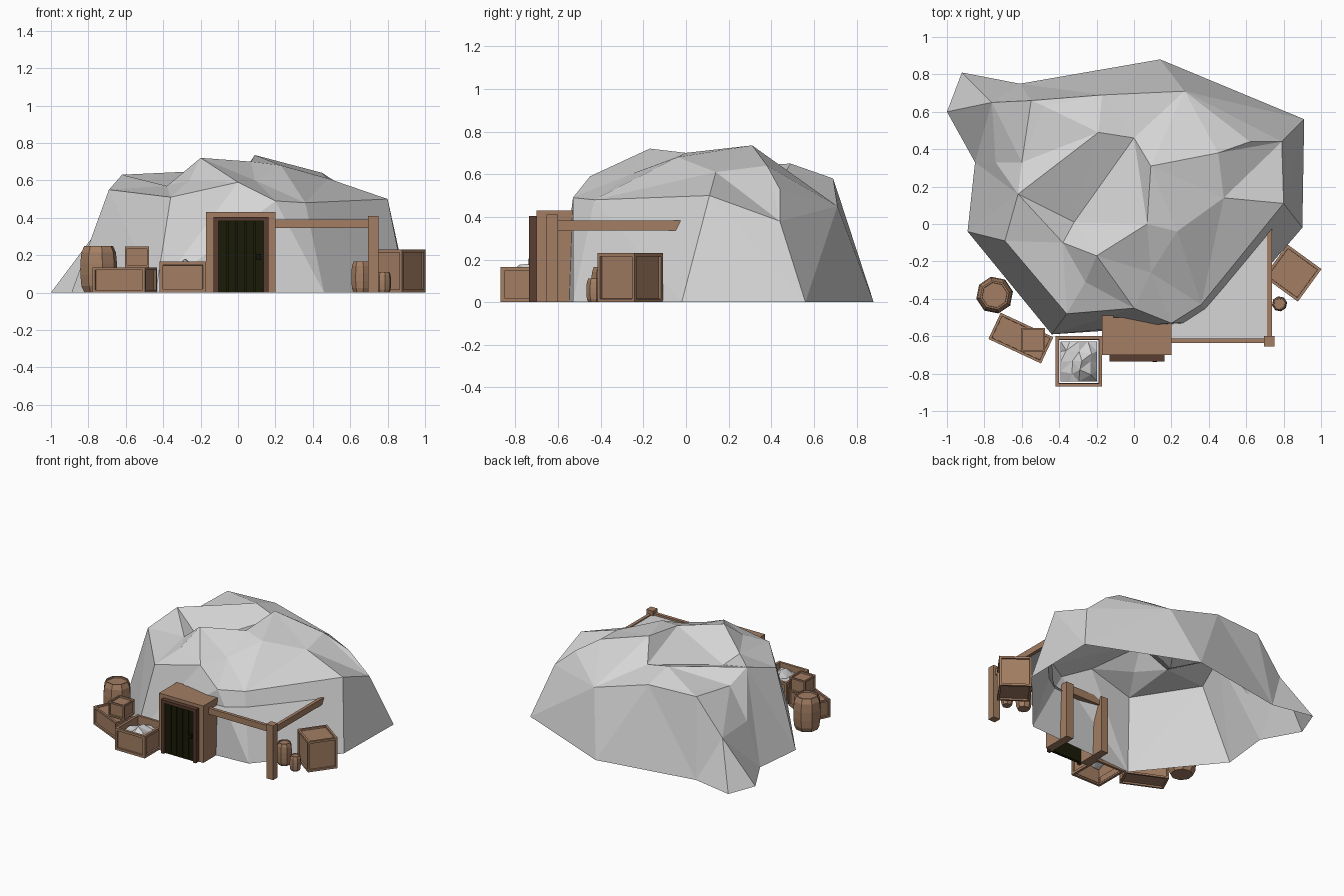
import bpy, bmesh, math, random
from mathutils import Vector, Matrix
from mathutils.geometry import delaunay_2d_cdt

if "Cube" in bpy.data.objects:
    bpy.data.objects.remove(bpy.data.objects["Cube"])

random.seed(4)


def material(name, rgb):
    m = bpy.data.materials.new(name)
    m.diffuse_color = (*rgb, 1)
    m.use_nodes = True
    m.node_tree.nodes["Principled BSDF"].inputs["Base Color"].default_value = m.diffuse_color
    return m


ROCK = material("grey rock", (0.67, 0.67, 0.67))
WOOD = material("tan wood", (0.37, 0.21, 0.125))
DARK = material("dark brown wood", (0.1, 0.047, 0.03))
DOOR = material("dark green planks", (0.01, 0.011, 0.002))
IRON = material("black iron", (0.006, 0.006, 0.004))


def finish(name, bm, *mats):
    me = bpy.data.meshes.new(name)
    bm.to_mesh(me)
    bm.free()
    for m in mats:
        me.materials.append(m)
    ob = bpy.data.objects.new(name, me)
    bpy.context.collection.objects.link(ob)
    return ob


def box(name, x0, x1, y0, y1, z0, z1, mat):
    bm = bmesh.new()
    bmesh.ops.create_cube(bm, size=1)
    for v in bm.verts:
        v.co = ((x0, x1)[v.co.x > 0], (y0, y1)[v.co.y > 0], (z0, z1)[v.co.z > 0])
    return finish(name, bm, mat)


def crate(name, cx, cy, z, sx, sy, sz, turn=0, border=0.022, hollow=False):
    """Box with a recessed panel on every side; hollow ones have no lid or floor."""
    bm = bmesh.new()
    bmesh.ops.create_cube(bm, size=1)
    bmesh.ops.scale(bm, vec=(sx, sy, sz), verts=bm.verts)
    panels = list(bm.faces)
    bmesh.ops.inset_individual(bm, faces=panels, thickness=border)
    bmesh.ops.inset_individual(bm, faces=panels, thickness=0.001, depth=-0.012)
    if hollow:
        lids = [f for f in panels if abs(f.normal.z) > 0.5]
        for f in lids:
            if f.normal.z > 0:
                bmesh.ops.translate(bm, vec=(0, 0, -0.1), verts=f.verts)
        bmesh.ops.delete(bm, geom=lids, context='FACES_ONLY')
    bmesh.ops.transform(bm, verts=bm.verts, matrix=Matrix.Translation((cx, cy, z + sz / 2))
                        @ Matrix.Rotation(math.radians(turn), 4, 'Z'))
    return finish(name, bm, WOOD)


def barrel(name, cx, cy, r, h, sides=8):
    """Lathed barrel with a recessed lid."""
    profile = [(0.78, 0), (0.94, 0.14), (1, 0.38), (1, 0.62), (0.94, 0.86), (0.78, 1),
               (0.68, 1), (0.67, 0.95)]
    bm = bmesh.new()
    rings = [[bm.verts.new((cx + r * p * math.cos(a), cy + r * p * math.sin(a), h * q))
              for a in [2 * math.pi * (i + 0.25) / sides for i in range(sides)]]
             for p, q in profile]
    for a, b in zip(rings, rings[1:]):
        for i in range(sides):
            j = (i + 1) % sides
            bm.faces.new((a[i], a[j], b[j], b[i]))
    bm.faces.new(rings[0][::-1])
    bm.faces.new(rings[-1])
    return finish(name, bm, WOOD)


# Rock mound: ground outline, rim, and upper points, triangulated as a height field
ground = [(-.44, -.59), (.46, -.53), (.9, -.02), (.91, .56), (.14, .88),
          (-.61, .75), (-.92, .81), (-1, .6), (-.85, .33), (-.89, -.04)]
rim = [(-.36, -.48, .51), (0, -.45, .59), (.2, -.53, .49), (.36, -.43, .48),
       (.8, .11, .5), (.79, .44, .38), (.27, .71, .45), (-.17, .69, .58),
       (-.55, .66, .58), (-.6, .33, .55), (-.62, .16, .63), (-.69, -.09, .55)]
upper = [(-.76, .65, .32), (-.74, .33, .32), (-.26, -.31, .6), (-.2, -.17, .72),
         (.09, -.26, .6), (-.38, -.1, .57), (-.32, .01, .51), (.07, 0, .7),
         (.23, -.04, .68), (.09, .31, .735), (-.19, .49, .65), (0, .46, .6),
         (.48, .14, .61), (.45, .38, .64), (.62, .44, .53), (-.48, .63, .59)]
# creases between upper points (the hollow, the ridge and the notch)
creases = [(6, 10), (6, 7), (7, 11), (10, 11), (7, 9), (9, 11), (5, 6), (3, 6), (3, 7)]
points = [Vector((x, y, 0)) for x, y in ground] + [Vector(p) for p in rim + upper]
n, m = len(ground), len(rim)
edges = [(n + i, n + (i + 1) % m) for i in range(m)]
edges += [(n + m + a, n + m + b) for a, b in creases]
edges += [(n + 10, n + m + 10), (n + 10, n + m + 6), (n + 5, n + m + 13)]
out = delaunay_2d_cdt([p.xy for p in points], edges, [list(range(n))], 1, 1e-5)
bm = bmesh.new()
vs = [bm.verts.new((c.x, c.y, points[o[0]].z if o else 0.58)) for c, o in zip(out[0], out[3])]
for f in out[2]:
    bm.faces.new([vs[i] for i in f])
finish("rock_mound", bm, ROCK)

# Doorway: porch box, dark frame, planked door and handle
box("porch_left_side", -.17, -.11, -.7, -.48, 0, .43, WOOD)
box("porch_right_side", .14, .2, -.7, -.48, 0, .43, WOOD)
box("porch_lintel", -.11, .14, -.7, -.5, .37, .43, WOOD)
box("frame_left", -.13, -.105, -.735, -.7, 0, .405, DARK)
box("frame_right", .137, .162, -.735, -.7, 0, .405, DARK)
box("frame_top", -.105, .137, -.735, -.7, .383, .405, DARK)
box("door_backing", -.11, .14, -.705, -.695, 0, .385, DOOR)
for i in range(5):
    x = -.105 + i * .0484
    box(f"door_plank_{i + 1}", x + .002, x + .0464, -.717, -.7, 0, .383, DOOR)
box("door_handle", .098, .122, -.738, -.717, .175, .205, IRON)

# Awning: post, two beams and a flat sheet
box("awning_post", .695, .752, -.655, -.6, 0, .41, WOOD)
box("awning_front_beam", .2, .7, -.637, -.612, .345, .39, WOOD)
beam = box("awning_side_beam", .712, .737, -.61, -.02, .335, .382, WOOD)
for v in beam.data.vertices:
    if v.co.y > -.1 and v.co.z < .35:
        v.co.y -= .025
bm = bmesh.new()
bm.faces.new([bm.verts.new((x, y, .375)) for x, y in
              [(.2, -.625), (.725, -.625), (.725, -.04), (.68, -.08), (.3, -.5), (.2, -.52)]])
finish("awning_sheet", bm, ROCK)

# Crates and barrels
crate("right_crate", .848, -.262, 0, .225, .215, .23, -36)
crate("long_crate", -.605, -.61, 0, .31, .155, .135, -25, .02)
crate("small_crate", -.54, -.62, .135, .13, .13, .11, 0, .016)
crate("stone_crate", -.295, -.735, 0, .25, .27, .165, 0, .026, hollow=True)
barrel("large_barrel", -.745, -.38, .1, .25)
barrel("medium_barrel", .66, -.39, .055, .165)
barrel("small_barrel", .778, -.427, .041, .11)

# Loose stones in the crate
bm = bmesh.new()
bmesh.ops.create_grid(bm, x_segments=4, y_segments=4, size=1)
for v in bm.verts:
    edge = max(abs(v.co.x), abs(v.co.y)) > .9
    jitter = 0 if edge else .02
    v.co = (-.295 + v.co.x * .097 + random.uniform(-jitter, jitter),
            -.735 + v.co.y * .107 + random.uniform(-jitter, jitter),
            random.uniform(.09, .14) if edge else random.uniform(.1, .19))
bmesh.ops.triangulate(bm, faces=bm.faces)
finish("crate_stones", bm, ROCK)
